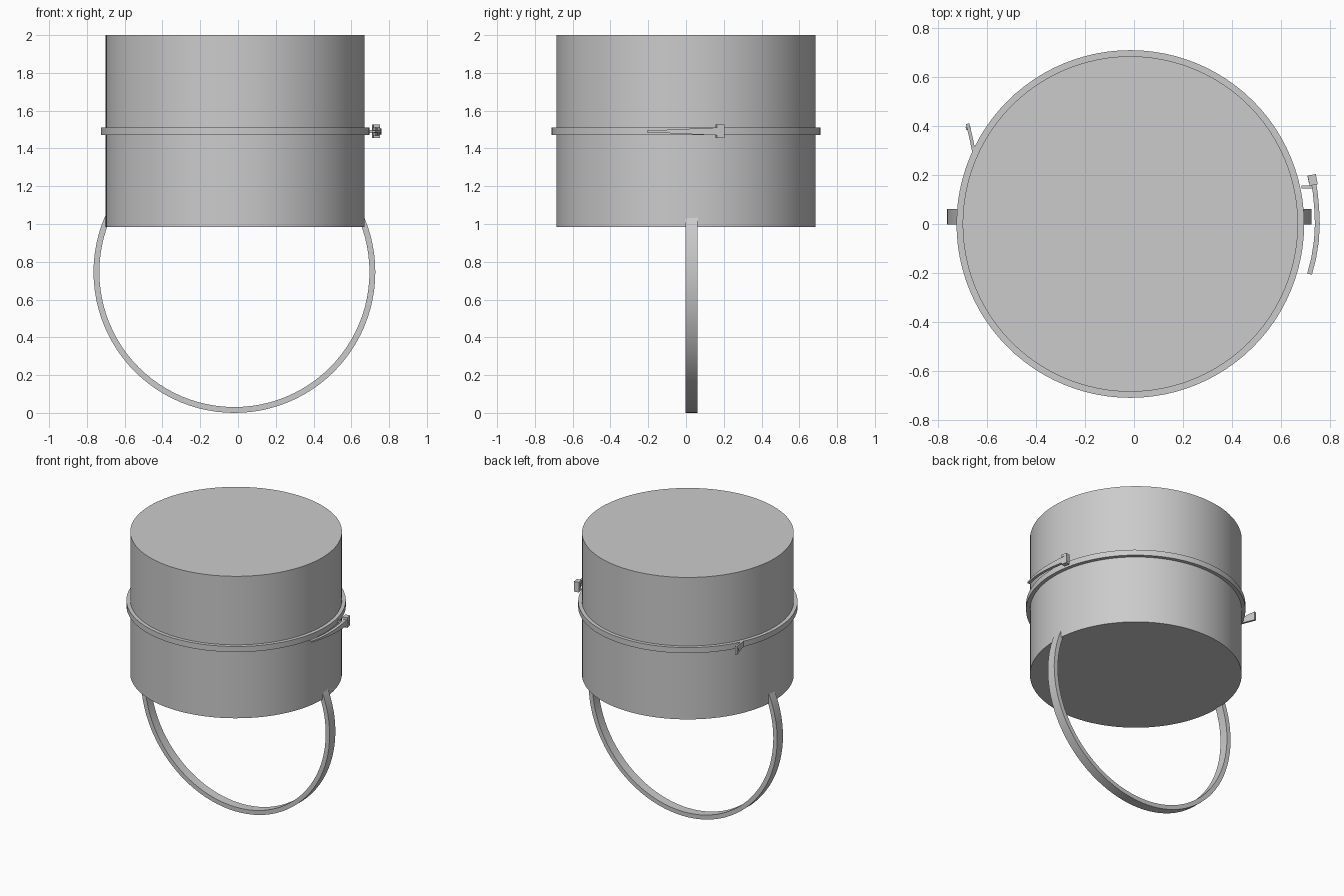
import bpy, bmesh, math
from mathutils import Vector

cube = bpy.data.objects.get("Cube")
if cube:
    bpy.data.objects.remove(cube, do_unlink=True)

grey = bpy.data.materials.new("plain grey")
grey.use_nodes = True
COLOUR = (0.6, 0.6, 0.6, 1)
grey.diffuse_color = COLOUR
grey.node_tree.nodes["Principled BSDF"].inputs["Base Color"].default_value = COLOUR

CX = -0.015   # drum axis
BAND_Z = 1.49


def finish(name, bm, smooth=True):
    bmesh.ops.recalc_face_normals(bm, faces=bm.faces)
    mesh = bpy.data.meshes.new(name)
    bm.to_mesh(mesh)
    bm.free()
    obj = bpy.data.objects.new(name, mesh)
    bpy.context.collection.objects.link(obj)
    mesh.materials.append(grey)
    if smooth:
        bpy.ops.object.select_all(action='DESELECT')
        obj.select_set(True)
        bpy.context.view_layer.objects.active = obj
        bpy.ops.object.shade_smooth_by_angle(angle=math.radians(35))
    return obj


def loft(name, sections, closed=False):
    """Skin a list of four-cornered cross-sections."""
    bm = bmesh.new()
    loops = [[bm.verts.new(p) for p in s] for s in sections]
    pairs = list(zip(loops, loops[1:]))
    if closed:
        pairs.append((loops[-1], loops[0]))
    else:
        bm.faces.new(loops[0])
        bm.faces.new(loops[-1])
    for a, b in pairs:
        for i in range(4):
            j = (i + 1) % 4
            bm.faces.new((a[i], a[j], b[j], b[i]))
    return finish(name, bm)


def ring(name, inner, outer, low, high, place, steps=96):
    """Flat hoop of rectangular section; place maps (radius, angle, depth) to a point."""
    corners = [(inner, low), (outer, low), (outer, high), (inner, high)]
    return loft(name, [[place(r, math.tau * k / steps, d) for r, d in corners]
                       for k in range(steps)], True)


def strap(name, path, heights, thick):
    """Curved upright strip following a plan path with varying height."""
    pts = [Vector((x, y, BAND_Z)) for x, y in path]
    sections = []
    for i, p in enumerate(pts):
        along = (pts[min(i + 1, len(pts) - 1)] - pts[max(i - 1, 0)]).normalized()
        side = Vector((along.y, -along.x, 0)) * thick / 2
        up = Vector((0, 0, heights[i] / 2))
        sections.append([p - side - up, p + side - up, p + side + up, p - side + up])
    return loft(name, sections)


def block(name, centre, size, turn=0):
    bm = bmesh.new()
    bmesh.ops.create_cube(bm, size=1)
    bmesh.ops.scale(bm, vec=size, verts=bm.verts)
    obj = finish(name, bm, False)
    obj.location = centre
    obj.rotation_euler.z = turn
    return obj


# Drum body
bm = bmesh.new()
bmesh.ops.create_cone(bm, cap_ends=True, segments=96, radius1=0.686, radius2=0.686, depth=1.015)
bmesh.ops.translate(bm, vec=(CX, 0, 1.4925), verts=bm.verts)
finish("drum", bm)

# Band around the drum, and upright carrying hoop hanging below it
ring("band", 0.68, 0.711, BAND_Z - 0.02, BAND_Z + 0.02,
     lambda r, a, d: (CX + r * math.cos(a), r * math.sin(a), d))
ring("carrying_hoop", 0.715, 0.746, -0.003, 0.062,
     lambda r, a, d: (CX - 0.004 + r * math.cos(a), d, 0.746 + r * math.sin(a)))

# Tapered clasp strap and its buckle
strap("clasp_strap",
      [(0.718, -0.205), (0.735, -0.14), (0.746, -0.07), (0.75, 0),
       (0.747, 0.07), (0.741, 0.13), (0.733, 0.18)],
      [0.010, 0.015, 0.020, 0.027, 0.033, 0.038, 0.042], 0.02)
block("buckle_plate", (0.729, 0.186, BAND_Z), (0.034, 0.03, 0.042), 0.2)
for label, s in (("upper", 1), ("lower", -1)):
    block(label + "_buckle_lug", (0.731, 0.18, BAND_Z + s * 0.027), (0.034, 0.042, 0.018), 0.2)
block("buckle_pin", (0.715, 0.152, BAND_Z), (0.06, 0.012, 0.014))

# Flared tongue springing from the far side of the band
strap("band_tongue",
      [(-0.645, 0.25), (-0.654, 0.29), (-0.664, 0.34), (-0.673, 0.38), (-0.681, 0.41)],
      [0.026, 0.036, 0.046, 0.056, 0.06], 0.014)
block("tongue_stud", (-0.678, 0.392, BAND_Z), (0.02, 0.012, 0.012), 0.2)
